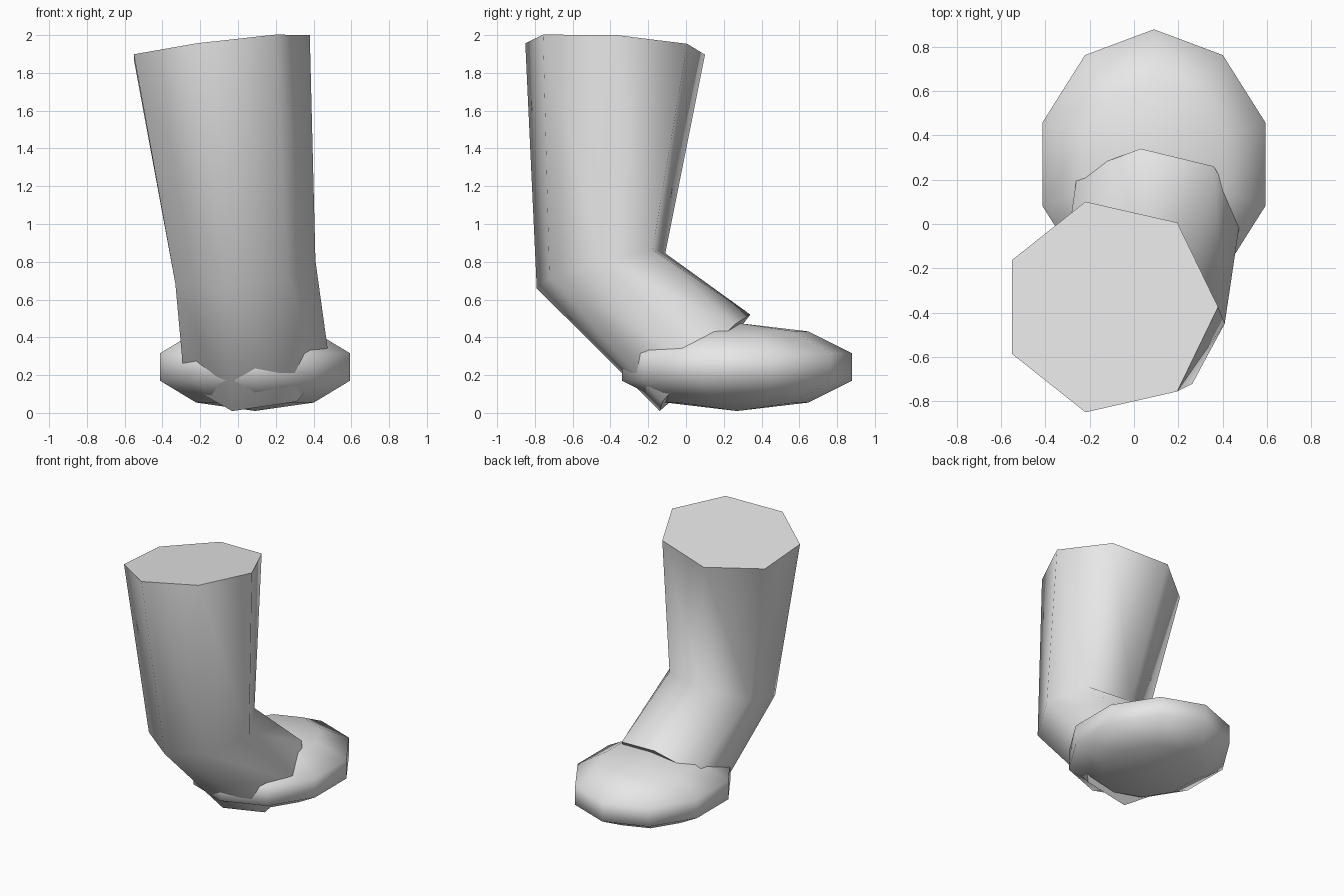
import bpy
import bmesh
from math import cos, sin, pi, radians
from mathutils import Vector

cube = bpy.data.objects.get("Cube")
if cube:
    bpy.data.objects.remove(cube)

# One plain grey for the whole model
grey = bpy.data.materials.new("plain_grey")
grey.use_nodes = True
colour = (0.8, 0.8, 0.8, 1)
grey.diffuse_color = colour
grey.node_tree.nodes["Principled BSDF"].inputs["Base Color"].default_value = colour


def add_object(name, bm):
    bmesh.ops.recalc_face_normals(bm, faces=bm.faces)
    mesh = bpy.data.meshes.new(name)
    bm.to_mesh(mesh)
    bm.free()
    mesh.materials.append(grey)
    obj = bpy.data.objects.new(name, mesh)
    bpy.context.collection.objects.link(obj)
    for poly in mesh.polygons:
        poly.use_smooth = True
    return obj


# Foot: a squashed low-poly ball
bm = bmesh.new()
bmesh.ops.create_uvsphere(bm, u_segments=10, v_segments=5, radius=1)
bmesh.ops.scale(bm, vec=(0.557, 0.641, 0.233), verts=bm.verts)
bmesh.ops.translate(bm, vec=(0.09, 0.27, 0.243), verts=bm.verts)
add_object("foot", bm)

# Leg: a seven-sided tube bent at the ankle
# each ring: centre, sideways radius vector, backward radius vector
SIDES = 7
rings = [
    ((-0.11, -0.375, 1.94), (0.49, 0, 0.061), (0, 0.488, -0.031)),
    ((0.02, -0.45, 0.762), (0.39, 0, 0.043), (0, 0.349, 0.095)),
    ((0.088, 0.092, 0.265), (0.397, -0.038, 0), (0.031, 0.246, 0.262)),
]
bm = bmesh.new()
loops = []
for centre, side, back in rings:
    loop = []
    for i in range(SIDES):
        a = 2 * pi * i / SIDES
        loop.append(bm.verts.new(Vector(centre) + cos(a) * Vector(side) + sin(a) * Vector(back)))
    loops.append(loop)
for upper, lower in zip(loops, loops[1:]):
    for i in range(SIDES):
        j = (i + 1) % SIDES
        bm.faces.new((upper[i], upper[j], lower[j], lower[i]))
bm.faces.new(loops[0])
bm.faces.new(loops[-1])
leg = add_object("leg", bm)

# Keep the cut ends of the leg crisp
bpy.ops.object.select_all(action='DESELECT')
leg.select_set(True)
bpy.context.view_layer.objects.active = leg
bpy.ops.object.shade_smooth_by_angle(angle=radians(60))
